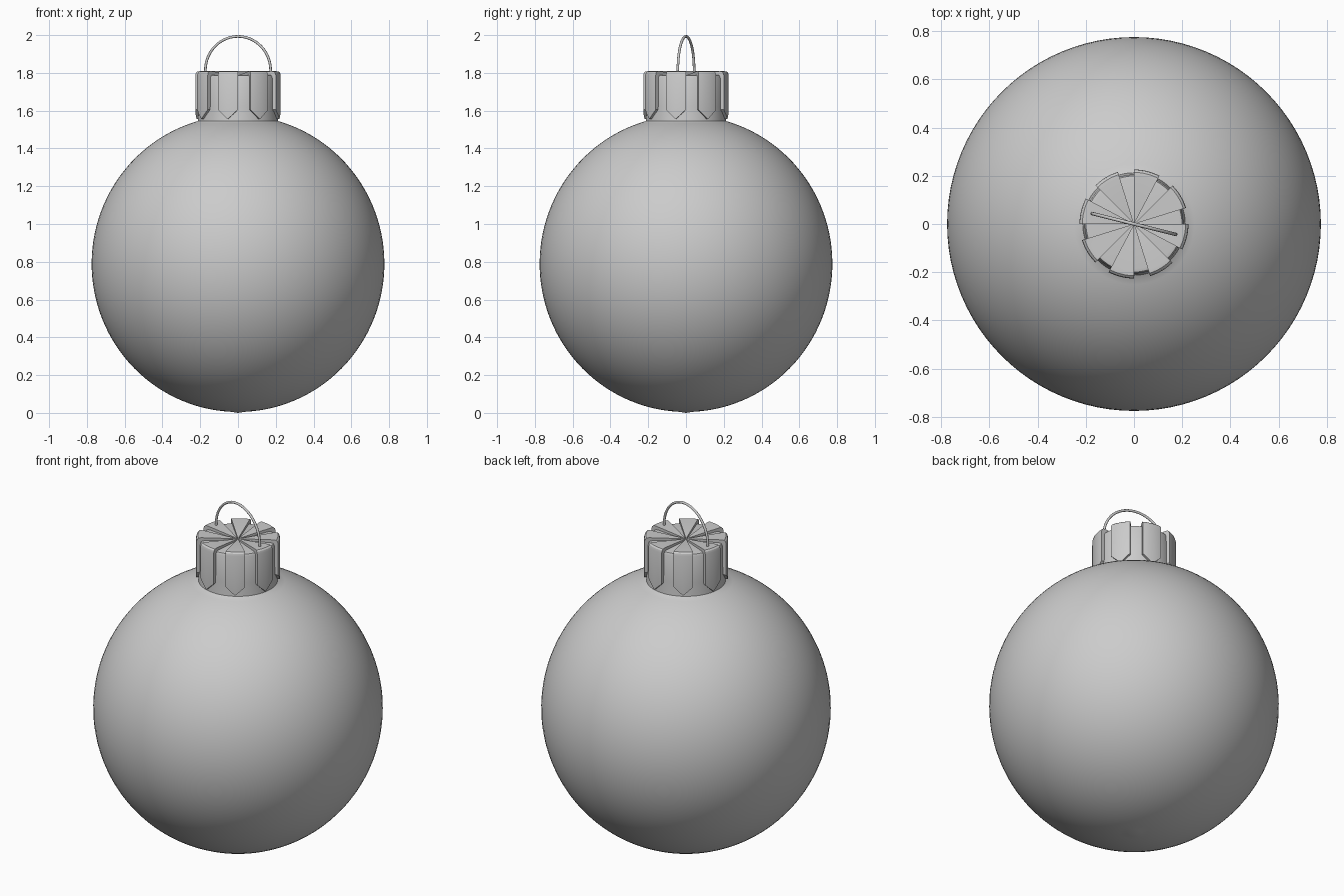
import bpy, bmesh
from math import sin, cos, pi, radians

if "Cube" in bpy.data.objects:
    bpy.data.objects.remove(bpy.data.objects["Cube"])

TURN = radians(-14)   # cap and hook are turned slightly about z
RIBS = 8


def finish(name, bm, angle=30):
    bmesh.ops.remove_doubles(bm, verts=bm.verts, dist=1e-5)
    bmesh.ops.recalc_face_normals(bm, faces=bm.faces)
    me = bpy.data.meshes.new(name)
    bm.to_mesh(me)
    bm.free()
    ob = bpy.data.objects.new(name, me)
    bpy.context.collection.objects.link(ob)
    bpy.ops.object.select_all(action='DESELECT')
    bpy.context.view_layer.objects.active = ob
    ob.select_set(True)
    bpy.ops.object.shade_smooth_by_angle(angle=radians(angle))
    return ob


def lathe(name, profile, steps):
    bm = bmesh.new()
    vs = [bm.verts.new((r, 0, z)) for r, z in profile]
    es = [bm.edges.new(p) for p in zip(vs, vs[1:])]
    bmesh.ops.spin(bm, geom=vs + es, cent=(0, 0, 0), axis=(0, 0, 1),
                   angle=2 * pi, steps=steps, use_duplicate=False)
    return finish(name, bm)


# glass ball, with a tiny tip at the bottom and a neck hidden in the cap
ball = [(0, 0)]
for i in range(1, 59):
    t = radians(i * 164 / 58)
    ball.append((0.775 * sin(t), 0.79 - 0.785 * cos(t)))
ball += [(0.195, 1.56), (0.195, 1.7), (0, 1.7)]
lathe("ball", ball, 96)

# plain cap body that shows between the ribs
lathe("cap_body", [(0, 1.778), (0.185, 1.79), (0.199, 1.787), (0.205, 1.775),
                   (0.207, 1.62), (0.213, 1.54), (0.19, 1.54)], 64)

# raised ribs: wedges on top, folding down to a pointed end
bm = bmesh.new()
half = radians(13.8)
for k in range(RIBS):
    rings = []
    for j in range(-4, 5):
        u = j / 4
        a = TURN + k * 2 * pi / RIBS + half * u
        low = 1.555 + 0.05 * abs(u)
        prof = [(0, 1.787), (0.2, 1.809), (0.214, 1.808), (0.222, 1.801),
                (0.226, 1.788), (0.226, low), (0.195, low), (0.195, 1.765),
                (0, 1.765)]
        rings.append([bm.verts.new((r * cos(a), r * sin(a), z)) for r, z in prof])
    for p, q in zip(rings, rings[1:]):
        for i in range(len(p)):
            n = (i + 1) % len(p)
            if i == len(p) - 1:
                continue
            if i == 0:
                bm.faces.new((p[0], p[1], q[1]))
            elif n == len(p) - 1:
                bm.faces.new((p[i], p[n], q[i]))
            else:
                bm.faces.new((p[i], p[n], q[n], q[i]))
    bm.faces.new(rings[0])
    bm.faces.new(rings[-1])
finish("cap_ribs", bm)

# wire hanging loop
cu = bpy.data.curves.new("hook_path", 'CURVE')
cu.dimensions = '3D'
cu.bevel_depth = 0.007
cu.bevel_resolution = 3
cu.use_fill_caps = True
pts = [(0.178, 1.775)]
for i in range(41):
    t = pi * i / 40
    pts.append((0.178 * cos(t), 1.813 + 0.18 * sin(t)))
pts.append((-0.178, 1.775))
sp = cu.splines.new('POLY')
sp.points.add(len(pts) - 1)
for p, (x, z) in zip(sp.points, pts):
    p.co = (x * cos(TURN), x * sin(TURN), z, 1)
sp.use_smooth = True
hook = bpy.data.objects.new("hanging_hook", cu)
bpy.context.collection.objects.link(hook)
